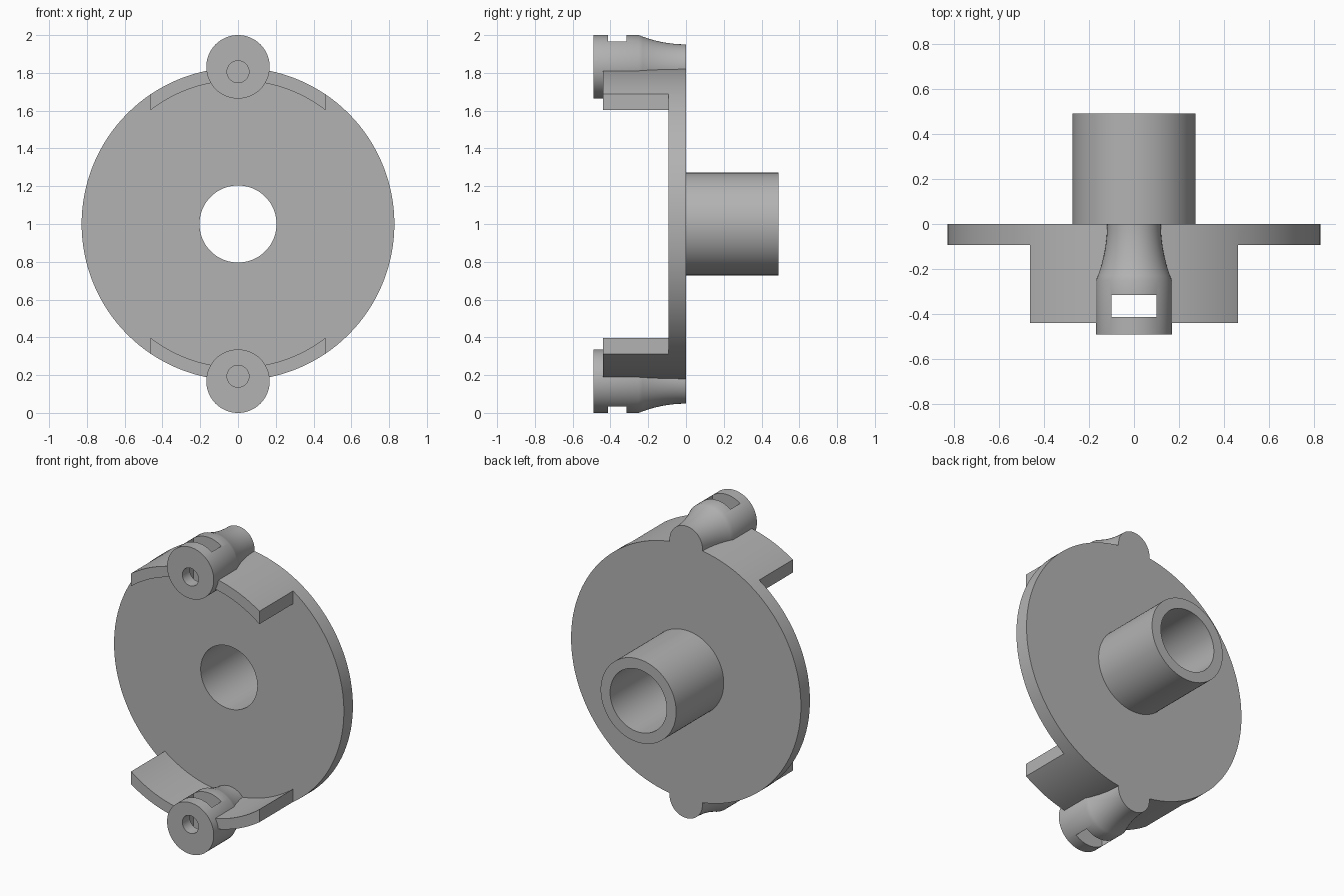
import bpy
import bmesh
import math
from mathutils import Matrix, Vector

cube = bpy.data.objects.get("Cube")
if cube:
    bpy.data.objects.remove(cube, do_unlink=True)

MID = 1.0            # height of the main axis
DISC_R = 0.828
FLOOR = -0.093       # front face of the disc
WALL_FRONT = -0.44
POST_R, POST_OFF, NECK_R, NECK_LEN = 0.168, 0.832, 0.119, 0.25
FRONT, BACK = -0.49, 0.49

grey = bpy.data.materials.new("plain grey")
grey.use_nodes = True
colour = (0.45, 0.45, 0.45, 1)
grey.diffuse_color = colour
grey.node_tree.nodes["Principled BSDF"].inputs["Base Color"].default_value = colour


def finish(name, bm):
    bmesh.ops.recalc_face_normals(bm, faces=bm.faces)
    mesh = bpy.data.meshes.new(name)
    bm.to_mesh(mesh)
    bm.free()
    mesh.materials.append(grey)
    ob = bpy.data.objects.new(name, mesh)
    bpy.context.collection.objects.link(ob)
    return ob


def revolve(name, profile, z, steps, closed):
    """Turn (radius, y) points about a y-parallel axis at height z."""
    bm = bmesh.new()
    verts = [bm.verts.new((r, y, z)) for r, y in profile]
    edges = [bm.edges.new(pair) for pair in zip(verts, verts[1:])]
    if closed:
        edges.append(bm.edges.new((verts[-1], verts[0])))
    bmesh.ops.spin(bm, geom=verts + edges, cent=(0, 0, z), axis=(0, 1, 0),
                   angle=math.tau, steps=steps, use_merge=False)
    bmesh.ops.remove_doubles(bm, verts=bm.verts, dist=1e-5)
    return finish(name, bm)


def box(name, lo, hi):
    lo, hi = Vector(lo), Vector(hi)
    bm = bmesh.new()
    bmesh.ops.create_cube(bm, size=1, matrix=Matrix.Translation((lo + hi) / 2)
                          @ Matrix.Diagonal((*(hi - lo), 1)))
    return finish(name, bm)


def combine(body, tool, operation):
    mod = body.modifiers.new(operation, 'BOOLEAN')
    mod.operation = operation
    mod.solver = 'EXACT'
    mod.object = tool
    bpy.context.view_layer.objects.active = body
    bpy.ops.object.modifier_apply(modifier=mod.name)
    bpy.data.objects.remove(tool, do_unlink=True)


# Disc with rim wall and hollow rear hub, all one turned profile
body = revolve("flanged_hub", [
    (0.204, FLOOR), (0.76, FLOOR), (0.76, WALL_FRONT), (DISC_R, WALL_FRONT),
    (DISC_R, 0), (0.272, 0), (0.272, BACK), (0.204, BACK)], MID, 128, True)

# Trim the rim wall so only the upper and lower arcs remain
for side in (-1, 1):
    xs = sorted((side * 0.462, side * 1.2))
    combine(body, box("wall_trim", (xs[0], -1, -1), (xs[1], FLOOR, 3)), 'DIFFERENCE')

# Flared posts at top and bottom, each with a blind hole in its front
arc_r = (NECK_LEN ** 2 + (POST_R - NECK_R) ** 2) / (2 * (POST_R - NECK_R))
flare = []
for i in range(13):
    y = -NECK_LEN * (1 - i / 12)
    flare.append((NECK_R + arc_r - math.sqrt(arc_r ** 2 - y ** 2), y))
for side in (-1, 1):
    z = MID + side * POST_OFF
    post = revolve("post", [(0, FRONT), (POST_R, FRONT)] + flare + [(0, 0)], z, 64, False)
    combine(body, post, 'UNION')
    hole = revolve("post_hole", [(0, -0.6), (0.058, -0.6), (0.058, -0.36), (0, -0.36)],
                   z - side * 0.026, 32, False)
    combine(body, hole, 'DIFFERENCE')

# Rectangular slot through both posts and walls
combine(body, box("slot", (-0.1, -0.413, -1), (0.1, -0.315, 3)), 'DIFFERENCE')

bpy.ops.object.select_all(action='DESELECT')
body.select_set(True)
bpy.context.view_layer.objects.active = body
bpy.ops.object.shade_smooth_by_angle(angle=math.radians(25))
